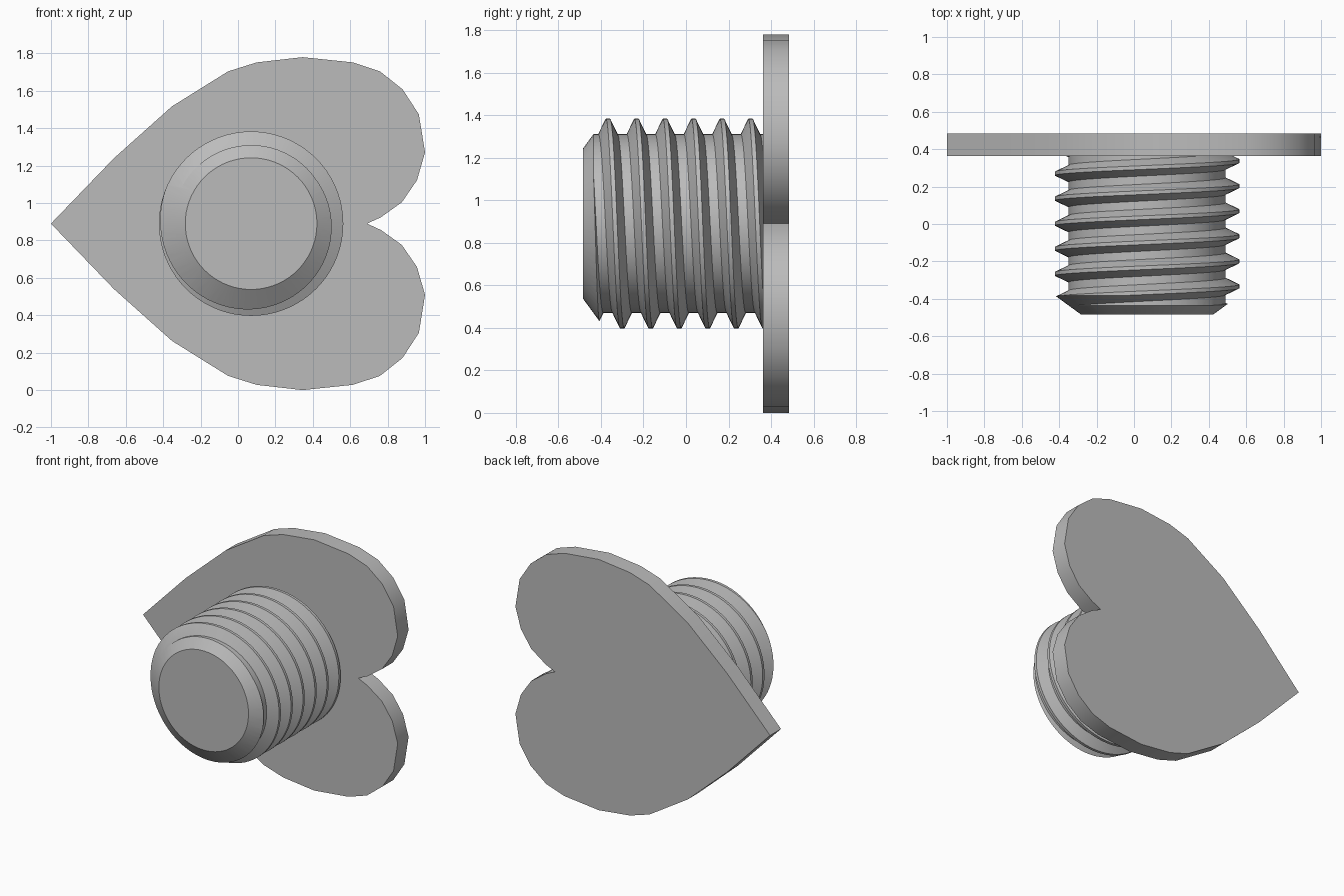
import bpy, bmesh, math

cube = bpy.data.objects.get("Cube")
if cube:
    bpy.data.objects.remove(cube, do_unlink=True)

AXIS_X, AXIS_Z = 0.07, 0.89
FRONT, PLATE_FRONT, BACK = -0.485, 0.363, 0.485
ROOT, CREST, PITCH = 0.42, 0.493, 0.134
SEGMENTS = 72

grey = bpy.data.materials.new("plain grey")
grey.use_nodes = True
grey.diffuse_color = (0.5, 0.5, 0.5, 1)
grey.node_tree.nodes["Principled BSDF"].inputs["Base Color"].default_value = (0.5, 0.5, 0.5, 1)


def make_object(name, bm):
    bmesh.ops.recalc_face_normals(bm, faces=bm.faces)
    mesh = bpy.data.meshes.new(name)
    bm.to_mesh(mesh)
    bm.free()
    mesh.materials.append(grey)
    obj = bpy.data.objects.new(name, mesh)
    bpy.context.collection.objects.link(obj)
    return obj


def select_only(obj):
    bpy.ops.object.select_all(action='DESELECT')
    obj.select_set(True)
    bpy.context.view_layer.objects.active = obj


def smooth(obj):
    select_only(obj)
    bpy.ops.object.shade_smooth_by_angle(angle=math.radians(30))


def around(angle, radius, y):
    return (AXIS_X + radius * math.sin(angle), y, AXIS_Z + radius * math.cos(angle))


# Heart plate: half outline mirrored about the axis height, then extruded
half = [(-1, 0), (-.663, .35), (-.353, .627), (-.053, .814), (.1, .862),
        (.345, .89), (.614, .862), (.759, .814), (.88, .718), (.967, .584),
        (1, .381), (.957, .232), (.876, .114), (.764, .034), (.69, 0)]
outline = half + [(x, -z) for x, z in half[-2:0:-1]]
bm = bmesh.new()
face = bm.faces.new([bm.verts.new((x, PLATE_FRONT, AXIS_Z + z)) for x, z in outline])
grown = bmesh.ops.extrude_face_region(bm, geom=[face])
moved = [g for g in grown["geom"] if isinstance(g, bmesh.types.BMVert)]
bmesh.ops.translate(bm, verts=moved, vec=(0, BACK - PLATE_FRONT, 0))
smooth(make_object("heart_plate", bm))

# Threaded shank: a trapezoid tooth swept as a right-handed helix
tooth = [(-.045, ROOT), (-.01, CREST), (.01, CREST), (.045, ROOT)]
turns, first_crest = 12, -0.367 - 3 * PITCH
bm = bmesh.new()
columns = []
for i in range(SEGMENTS):
    angle = math.tau * i / SEGMENTS
    column = []
    for turn in range(turns):
        for offset, radius in tooth:
            r = radius if 0 < turn < turns - 1 else ROOT
            y = first_crest + PITCH * (turn + i / SEGMENTS) + offset
            column.append(bm.verts.new(around(angle, r, y)))
    columns.append(column)
for i in range(SEGMENTS):
    seam = i == SEGMENTS - 1
    this, following = columns[i], columns[0][4:] if seam else columns[i + 1]
    for j in range(len(following) - 1):
        bm.faces.new((this[j], following[j], following[j + 1], this[j + 1]))
# Close both ends towards the axis
for y, low in ((-1.5, True), (1.8, False)):
    centre = bm.verts.new((AXIS_X, y, AXIS_Z))
    for e in [e for e in bm.edges if e.is_boundary and centre not in e.verts]:
        middle = (e.verts[0].co.y + e.verts[1].co.y) / 2
        if (middle < 0.1) == low:
            bm.faces.new((e.verts[0], e.verts[1], centre))
shank = make_object("threaded_shank", bm)

# Trim the shank to length with a chamfered front end
bm = bmesh.new()
rings = [[bm.verts.new(around(math.tau * i / SEGMENTS, r, y)) for i in range(SEGMENTS)]
         for y, r in ((FRONT, .352), (-.339, .552), (PLATE_FRONT + .02, .552))]
for a, b in zip(rings, rings[1:]):
    for i in range(SEGMENTS):
        bm.faces.new((a[i - 1], a[i], b[i], b[i - 1]))
bm.faces.new(rings[0])
bm.faces.new(rings[-1])
envelope = make_object("trim_envelope", bm)
envelope.hide_render = True

trim = shank.modifiers.new("trim", 'BOOLEAN')
trim.operation = 'INTERSECT'
trim.solver = 'EXACT'
trim.object = envelope
select_only(shank)
bpy.ops.object.modifier_apply(modifier=trim.name)
bpy.data.objects.remove(envelope, do_unlink=True)
smooth(shank)
